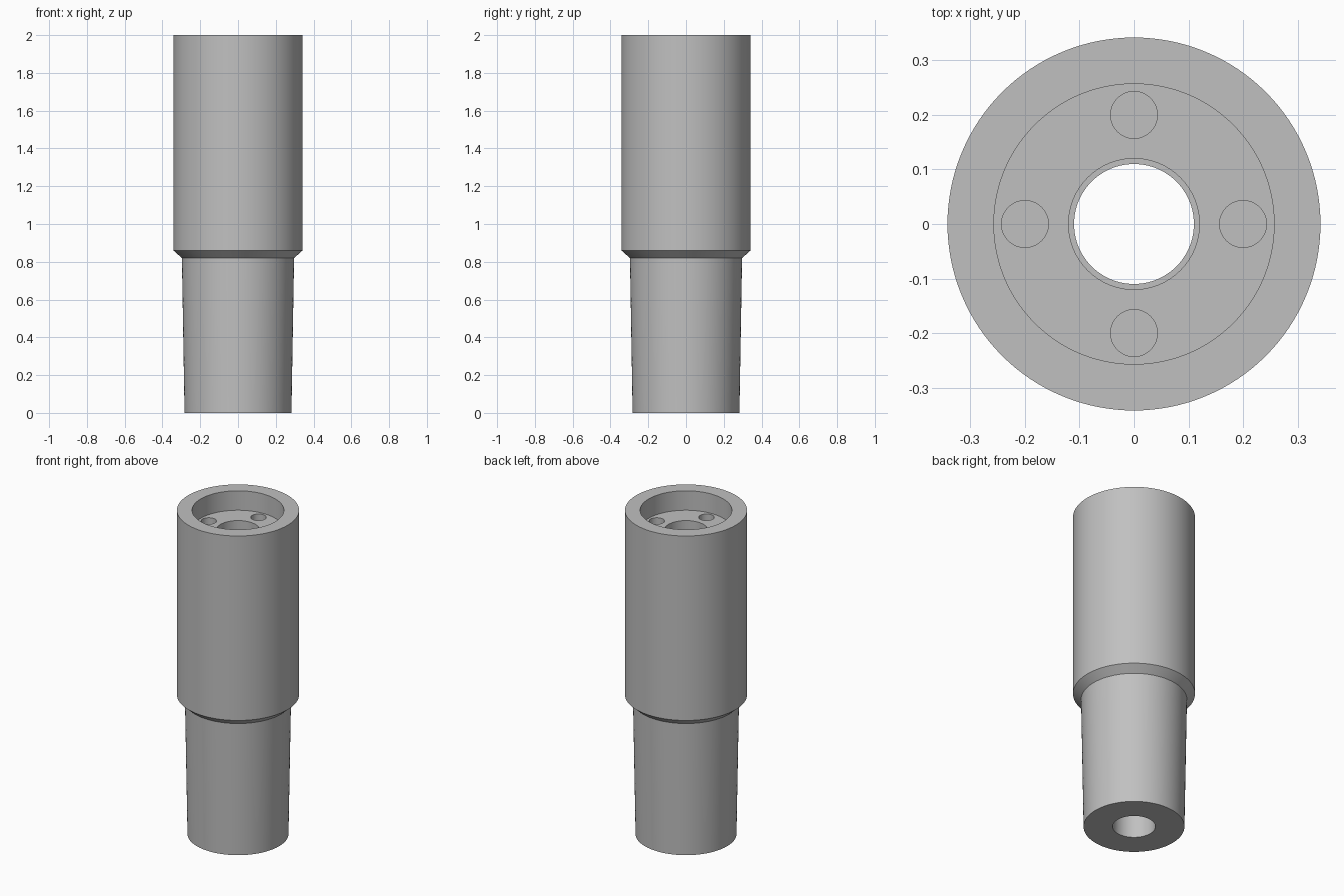
import bpy, bmesh, math
from mathutils import Matrix, Vector

if "Cube" in bpy.data.objects:
    bpy.data.objects.remove(bpy.data.objects["Cube"], do_unlink=True)

SEGMENTS = 128
FLOOR_Z = 1.88       # floor of the top recess
HOLE_DEPTH = 0.2


def make_object(name, bm):
    bmesh.ops.recalc_face_normals(bm, faces=bm.faces)
    mesh = bpy.data.meshes.new(name)
    bm.to_mesh(mesh)
    bm.free()
    obj = bpy.data.objects.new(name, mesh)
    bpy.context.collection.objects.link(obj)
    return obj


# Plain grey metal
metal = bpy.data.materials.new("grey_metal")
metal.use_nodes = True
grey = (0.53, 0.53, 0.53, 1)
metal.diffuse_color = grey
metal.node_tree.nodes["Principled BSDF"].inputs["Base Color"].default_value = grey

# Turned body: tapered spigot, chamfered collar, recess and stepped bore (radius, z)
profile = [
    (0.12, 0), (0.283, 0), (0.297, 0.82), (0.342, 0.86),
    (0.342, 2), (0.257, 2), (0.257, FLOOR_Z), (0.12, FLOOR_Z),
    (0.12, 1.4), (0.11, 1.4), (0.11, 0.7), (0.12, 0.7),
]
bm = bmesh.new()
verts = [bm.verts.new((r, 0, z)) for r, z in profile]
edges = [bm.edges.new((a, b)) for a, b in zip(verts, verts[1:] + verts[:1])]
bmesh.ops.spin(bm, geom=verts + edges, cent=(0, 0, 0), axis=(0, 0, 1),
               angle=math.tau, steps=SEGMENTS, use_merge=True)
bmesh.ops.remove_doubles(bm, verts=bm.verts, dist=1e-5)
body = make_object("stepped_sleeve", bm)
body.data.materials.append(metal)

# Four blind bolt holes in the recess floor
bm = bmesh.new()
for i in range(4):
    place = Matrix.Rotation(i * math.pi / 2, 4, "Z") @ Matrix.Translation(
        Vector((0.2, 0, FLOOR_Z - HOLE_DEPTH / 2 + 0.025)))
    bmesh.ops.create_cone(bm, cap_ends=True, segments=48, radius1=0.043,
                          radius2=0.043, depth=HOLE_DEPTH + 0.05, matrix=place)
cutter = make_object("bolt_hole_cutter", bm)
cutter.data.materials.append(metal)
cutter.hide_render = True

# Cut the holes, then drop the cutter
bpy.ops.object.select_all(action="DESELECT")
bpy.context.view_layer.objects.active = body
body.select_set(True)
cut = body.modifiers.new("bolt_holes", "BOOLEAN")
cut.operation = "DIFFERENCE"
cut.solver = "EXACT"
cut.object = cutter
bpy.ops.object.modifier_apply(modifier=cut.name)
bpy.data.objects.remove(cutter, do_unlink=True)
bpy.ops.object.shade_smooth_by_angle(angle=math.radians(25))
